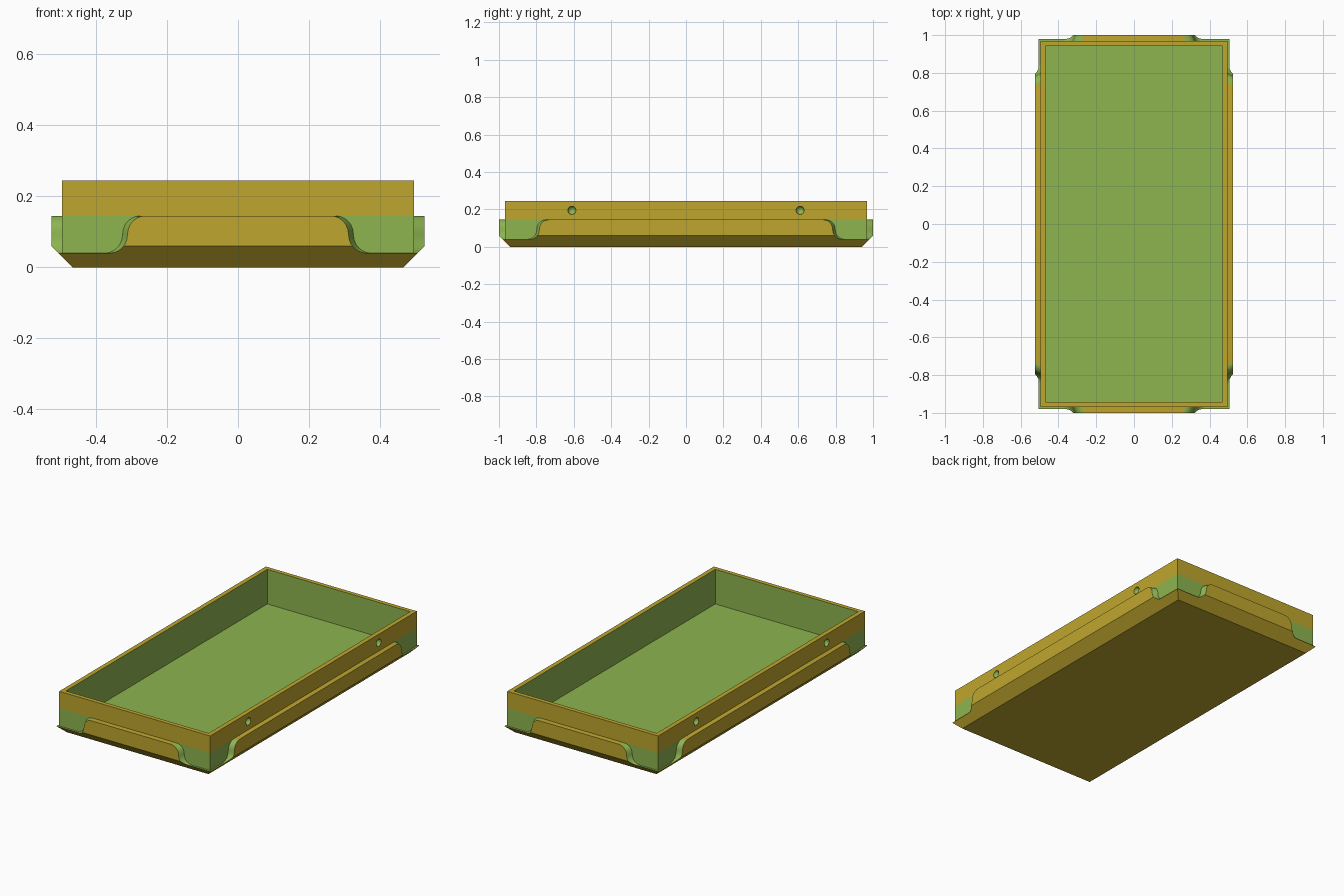
import bpy, bmesh, math
from mathutils import Matrix, Vector

cube = bpy.data.objects.get("Cube")
if cube:
    bpy.data.objects.remove(cube, do_unlink=True)


def material(name, rgb):
    m = bpy.data.materials.new(name)
    m.use_nodes = True
    m.diffuse_color = (*rgb, 1)
    m.node_tree.nodes["Principled BSDF"].inputs["Base Color"].default_value = (*rgb, 1)
    return m


GOLD, GREEN = 0, 1
palette = [material("gold", (0.52, 0.38, 0.026)), material("green", (0.27, 0.46, 0.08))]


def make_object(name, bm):
    mesh = bpy.data.meshes.new(name)
    bm.to_mesh(mesh)
    bm.free()
    for m in palette:
        mesh.materials.append(m)
    ob = bpy.data.objects.new(name, mesh)
    bpy.context.collection.objects.link(ob)
    return ob


def activate(ob):
    bpy.ops.object.select_all(action='DESELECT')
    ob.select_set(True)
    bpy.context.view_layer.objects.active = ob


def add_face(bm, verts, color):
    bm.faces.new(verts).material_index = color


# Main dimensions
WALL_X, WALL_Y = 0.495, 0.968
LIP_Z, EDGE_Z, BAND_Z, TOP_Z = 0.04, 0.06, 0.145, 0.245
FOOT_X, FOOT_Y = 0.465, 0.94

# Tray body: rectangular rings from the underside, over the rim, to the floor
rings = [
    (FOOT_X, FOOT_Y, 0, GOLD),
    (FOOT_X + LIP_Z, FOOT_Y + LIP_Z, LIP_Z, GREEN),
    (WALL_X, WALL_Y, LIP_Z, GREEN),
    (WALL_X, WALL_Y, BAND_Z, GOLD),
    (WALL_X, WALL_Y, TOP_Z, GOLD),
    (0.468, 0.943, TOP_Z, GREEN),
    (0.468, 0.943, LIP_Z, GREEN),
]
bm = bmesh.new()
loops = [[bm.verts.new((sx * x, sy * y, z)) for sx, sy in ((-1, -1), (1, -1), (1, 1), (-1, 1))]
         for x, y, z, _ in rings]
for lower, upper, ring in zip(loops, loops[1:], rings):
    for i in range(4):
        j = (i + 1) % 4
        add_face(bm, (lower[i], lower[j], upper[j], upper[i]), ring[3])
add_face(bm, loops[0][::-1], GOLD)
add_face(bm, loops[-1], GREEN)
tray = make_object("tray_body", bm)

# Round dimples in the long walls
bm = bmesh.new()
for sx in (-1, 1):
    for sy in (-1, 1):
        bmesh.ops.create_uvsphere(bm, u_segments=24, v_segments=12, radius=0.022,
                                  matrix=Matrix.Translation((sx * WALL_X, sy * 0.61, 0.195)))
for f in bm.faces:
    f.material_index = GREEN
cutter = make_object("dimple_cutter", bm)
cutter.hide_render = True
cut = tray.modifiers.new("dimples", 'BOOLEAN')
cut.operation = 'DIFFERENCE'
cut.solver = 'EXACT'
cut.object = cutter
activate(tray)
bpy.ops.object.modifier_apply(modifier=cut.name)
bpy.data.objects.remove(cutter, do_unlink=True)
bpy.ops.object.shade_smooth_by_angle(angle=math.radians(30))

# S-shaped end outline of a side band: two quarter arcs as (inset, height)
RADIUS = 0.05
HALF = (BAND_Z - LIP_Z) / 2
MID = LIP_Z + HALF
edge_angle = math.acos((MID - EDGE_Z) / HALF)
angles = sorted([i * math.pi / 12 for i in range(7)] + [edge_angle])
outline = [(RADIUS * math.sin(a), MID - HALF * math.cos(a)) for a in angles]
outline += [(2 * RADIUS - s, 2 * MID - z) for s, z in reversed(outline[:-1])]


def side_band(name, turn, half_length, wall, foot):
    """Raised band on one side, with sloped green ends."""
    bm = bmesh.new()
    rot = Matrix.Rotation(turn, 3, 'Z')
    rows = []
    for inset, z in outline:
        u = half_length - inset
        depth = foot + min(z, EDGE_Z)
        row = ((-u, wall), (-u + 0.014, depth), (u - 0.014, depth), (u, wall))
        rows.append([bm.verts.new(rot @ Vector((x, -d, z))) for x, d in row])
    for low, high in zip(rows, rows[1:]):
        for i, color in enumerate((GREEN, GOLD, GREEN)):
            add_face(bm, (low[i], low[i + 1], high[i + 1], high[i]), color)
    top = rows[-1]
    add_face(bm, (top[0], top[1], top[2], top[3]), GOLD)
    bmesh.ops.dissolve_limit(bm, angle_limit=0.01, verts=bm.verts[:], edges=bm.edges[:],
                             delimit={'MATERIAL'})
    ob = make_object(name, bm)
    activate(ob)
    bpy.ops.object.shade_smooth_by_angle(angle=math.radians(30))


# Bands around the tray, leaving the corners recessed
GAP = 0.12
short = (WALL_X - GAP, WALL_Y, FOOT_Y)
long = (WALL_Y - GAP, WALL_X, FOOT_X)
sides = (("front_band", short), ("left_band", long), ("back_band", short), ("right_band", long))
for k, (name, size) in enumerate(sides):
    side_band(name, k * math.pi / 2, *size)
